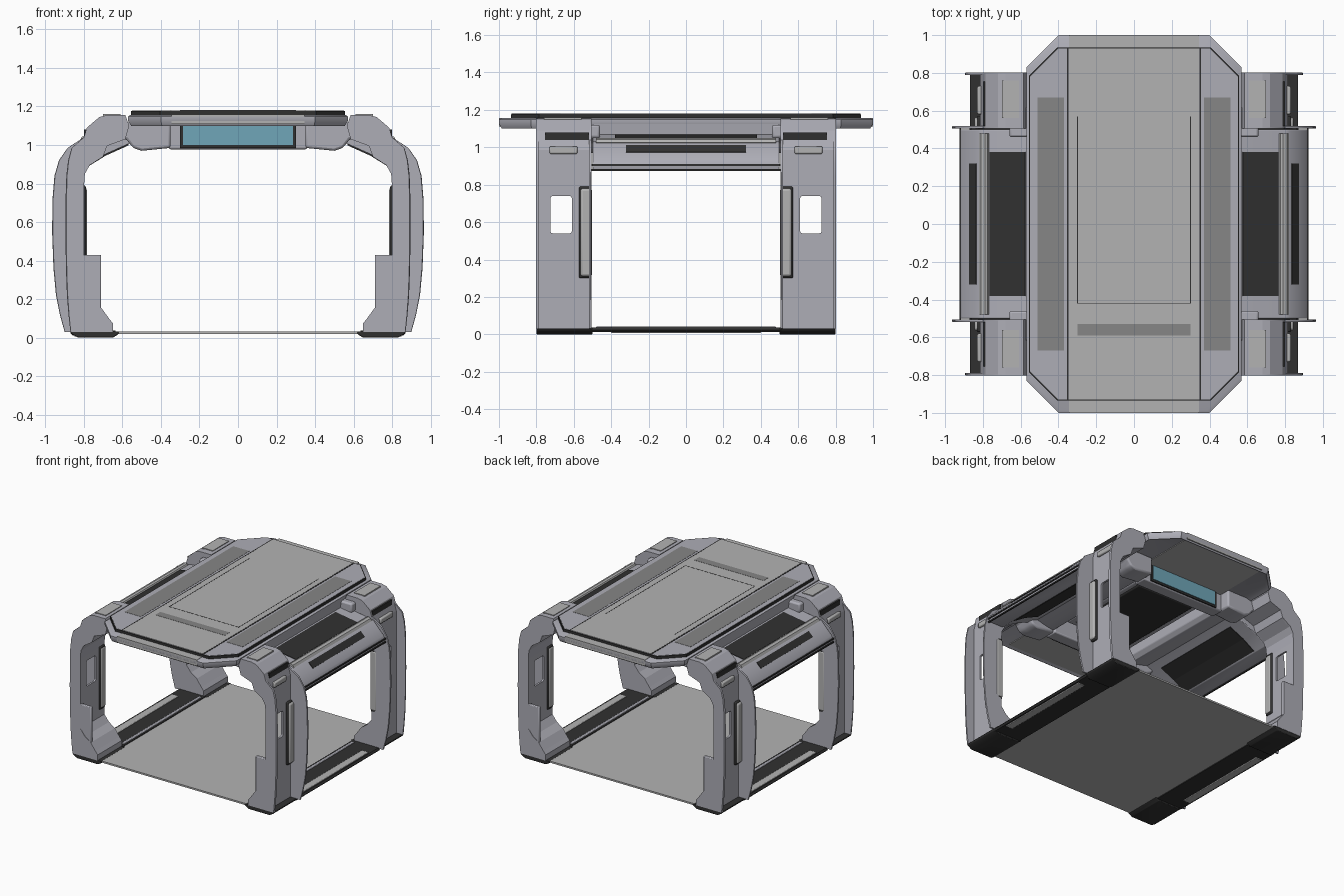
import bpy, bmesh
from mathutils import Vector

if "Cube" in bpy.data.objects:
    bpy.data.objects.remove(bpy.data.objects["Cube"])


def material(name, col):
    m = bpy.data.materials.new(name)
    m.diffuse_color = (*col, 1)
    m.use_nodes = True
    m.node_tree.nodes["Principled BSDF"].inputs["Base Color"].default_value = m.diffuse_color
    return m


SHELL = material("shell", (0.42, 0.42, 0.47))
DARK = material("dark", (0.03, 0.03, 0.03))
GREY = material("grey", (0.45, 0.45, 0.45))
PAD = material("pad", (0.24, 0.24, 0.24))
BLUE = material("blue_glass", (0.16, 0.38, 0.48))


def loft(name, rings, mat, mirror="", bevel=0, seg=2, cutter=None):
    """Closed solid through equal-length rings of 3D points."""
    bm = bmesh.new()
    rows = [[bm.verts.new(p) for p in r] for r in rings]
    n = len(rows[0])
    for a, b in zip(rows, rows[1:]):
        for i in range(n):
            j = (i + 1) % n
            bm.faces.new((a[i], a[j], b[j], b[i]))
    bm.faces.new(rows[0][::-1])
    bm.faces.new(rows[-1])
    bmesh.ops.recalc_face_normals(bm, faces=bm.faces)
    me = bpy.data.meshes.new(name)
    bm.to_mesh(me)
    bm.free()
    ob = bpy.data.objects.new(name, me)
    bpy.context.collection.objects.link(ob)
    me.materials.append(mat)
    bpy.ops.object.select_all(action="DESELECT")
    ob.select_set(True)
    bpy.context.view_layer.objects.active = ob
    if bevel:
        b = ob.modifiers.new("bevel", "BEVEL")
        b.width, b.segments, b.limit_method = bevel, seg, "ANGLE"
    if cutter:
        c = ob.modifiers.new("cut", "BOOLEAN")
        c.object, c.operation = cutter, "DIFFERENCE"
    if mirror:
        m = ob.modifiers.new("mirror", "MIRROR")
        m.use_axis = ("x" in mirror, "y" in mirror, False)
        m.use_mirror_merge = False
    if not cutter:
        bpy.ops.object.shade_smooth_by_angle(angle=0.6)
    return ob


def box(name, lo, hi, mat, mirror="", bevel=0, seg=2):
    (a, b, c), (d, e, f) = lo, hi
    rings = [[(a, b, z), (d, b, z), (d, e, z), (a, e, z)] for z in (c, f)]
    return loft(name, rings, mat, mirror, bevel, seg)


def along_y(pts, ys, k=None):
    """xz profile swept along y; k squeezes whatever bulges past x = 0.85."""
    k = k or [1] * len(ys)
    return [[(x if x < .85 else .85 + (x - .85) * s, y, z) for x, z in pts]
            for y, s in zip(ys, k)]


def slab(p, q, out, y):
    """Thin panel laid on the line p-q of an xz profile."""
    d = Vector((q[0] - p[0], q[1] - p[1])).normalized()
    n = Vector((-d.y, d.x)) * out
    return along_y([p, q, (q[0] + n.x, q[1] + n.y), (p[0] + n.x, p[1] + n.y)], (-y, y))


def octagon(x, y, c, z):
    return [(x, y - c, z), (x - c, y, z), (c - x, y, z), (-x, y - c, z),
            (-x, c - y, z), (c - x, -y, z), (x - c, -y, z), (x, c - y, z)]


# Roof: chamfered frame, dark rim, side skins, raised centre strip and pads
loft("roof_frame", [octagon(.52, .955, .13, 1.115), octagon(.555, .985, .16, 1.10),
                    octagon(.57, 1.0, .17, 1.125), octagon(.57, 1.0, .17, 1.148),
                    octagon(.56, .985, .17, 1.156)], SHELL)
loft("roof_rim", [octagon(.555, .935, .15, 1.154), octagon(.555, .935, .15, 1.176)], DARK)
loft("roof_skin", [octagon(.55, .93, .15, 1.17), octagon(.55, .93, .15, 1.178)], SHELL)
box("roof_centre_ends", (-.345, -1, 1.11), (.345, 1, 1.158), GREY)
box("roof_centre_strip", (-.345, -.93, 1.16), (.345, .93, 1.18), GREY)
box("roof_seam", (.346, -.932, 1.16), (.354, .932, 1.1795), DARK, "x")
box("roof_side_pad", (.37, -.67, 1.17), (.51, .67, 1.1795), PAD, "x")
box("roof_cross_pad", (-.30, -.59, 1.17), (.30, -.53, 1.1815), PAD)
box("roof_long_groove", (.297, -.42, 1.17), (.302, .57, 1.1808), DARK, "x")
box("roof_cross_groove", (-.30, -.422, 1.17), (.30, -.417, 1.1808), DARK)

# Legs: open channels, a thin inner web between two curved side flanges
window = box("window_cutter", (.6, .61, .54), (1.2, .725, .74), DARK, bevel=.012)
window.hide_render = True
window.display_type = "WIRE"
leg = [(.90, .03), (.925, .12), (.945, .22), (.958, .36), (.965, .55), (.963, .72),
       (.953, .84), (.93, .92), (.885, .985), (.80, 1.04), (.785, 1.09), (.72, 1.145),
       (.68, 1.155), (.585, 1.155), (.565, 1.10), (.585, 1.03), (.68, .995), (.70, .94),
       (.77, .895), (.795, .85), (.80, .78), (.80, .24), (.76, .19), (.71, .155),
       (.67, .10), (.65, .075), (.65, .03)]
web = [(min(x, .815), z) for x, z in leg]
loft("leg_webs", along_y(web, (.512, .797)), SHELL, "xy", cutter=window)
loft("leg_inner_flanges", along_y(leg, (.505, .511, .518), (.97, 1, .97)), SHELL, "xy")
loft("leg_outer_flanges", along_y(leg, (.788, .795, .802), (.40, .40, .36)), SHELL, "xy")
box("leg_edge_light", (.785, .502, .31), (.845, .565, .78), GREY, "xy", bevel=.014, seg=3)
box("leg_edge_light_frame", (.79, .504, .30), (.832, .572, .79), DARK, "xy", bevel=.008)
box("leg_front_plate", (.71, .775, .14), (.81, .80, .43), SHELL, "xy", bevel=.006)
box("leg_top_latch", (.80, .58, .965), (.83, .73, 1.005), GREY, "xy", bevel=.008)
box("shoulder_pad", (.61, .56, 1.15), (.70, .76, 1.16), GREY, "xy")
box("shoulder_side_panel", (.76, .519, 1.01), (.80, .755, 1.08), DARK, "xy")

# Feet
foot = [(.62, .018), (.65, .0), (.83, .0), (.865, .02), (.87, .032), (.62, .032)]
loft("feet", along_y(foot, (.50, .80)), DARK, "xy", bevel=.004)

# Floor and its side rails
box("floor_panel", (-.645, -.79, .018), (.645, .79, .031), GREY)
rail = [(.635, .012), (.86, .012), (.87, .024), (.86, .036), (.635, .036)]
loft("floor_rail", along_y(rail, (-.51, .51)), DARK, "x")
box("floor_rail_light", (.79, -.40, .006), (.85, .40, .041), GREY, "x", bevel=.004)
box("floor_rail_edge", (.648, -.48, .03), (.672, .48, .042), SHELL, "x", bevel=.004)

# Inner arms from the shoulders to the centre frame
arm = [(.35, .985), (.42, .978), (.50, .97), (.545, .985), (.58, 1.03), (.66, 1.05),
       (.66, 1.12), (.35, 1.12)]
loft("inner_arm", along_y(arm, (.46, .50, .56, .62)), SHELL, "xy", bevel=.012)

# Centre frame with blue end windows
box("frame_end_beam", (-.36, .44, .978), (.36, .54, 1.12), SHELL, "y", bevel=.01)
box("window_surround", (-.30, .53, .985), (.30, .548, 1.118), DARK, "y")
box("blue_window", (-.285, .53, 1.0), (.285, .553, 1.11), BLUE, "y")
side = [(.33, 1.03), (.36, 1.0), (.42, 1.01), (.56, 1.045), (.57, 1.13), (.33, 1.13)]
loft("frame_side_rail", along_y(side, (-.50, .50)), SHELL, "x", bevel=.006)
box("ceiling_surround", (-.30, -.40, 1.06), (.30, .40, 1.11), SHELL, bevel=.03, seg=3)
box("ceiling_screen", (-.25, -.35, 1.05), (.25, .35, 1.08), DARK, bevel=.012)

# Side wings between the legs
wing = [(.50, 1.09), (.57, 1.065), (.80, 1.03), (.825, 1.018), (.87, .97), (.91, .93),
        (.92, .905), (.915, .88), (.80, .88), (.69, .95), (.50, 1.035)]
loft("side_wing", along_y(wing, (-.50, .50)), SHELL, "x", bevel=.004)
loft("wing_top_screen", slab((.575, 1.062), (.765, 1.033), .006, .38), DARK, "x")
loft("wing_edge_strip", slab((.832, 1.008), (.868, .97), .006, .32), DARK, "x")
loft("wing_under_screen", slab((.79, .888), (.69, .95), .006, .38), DARK, "x")
loft("wing_under_screen_inner", slab((.69, .95), (.57, 1.004), .006, .38), DARK, "x")
tube = [(.765, 1.03), (.775, 1.045), (.79, 1.05), (.81, 1.043), (.82, 1.025), (.79, 1.01)]
loft("wing_light_tube", along_y(tube, (-.48, .48)), GREY, "x")
box("wing_lower_trim", (.915, -.508, .874), (.925, .508, .884), DARK, "x")
box("wing_outer_trim", (.915, -.508, .90), (.925, .508, .91), DARK, "x")
